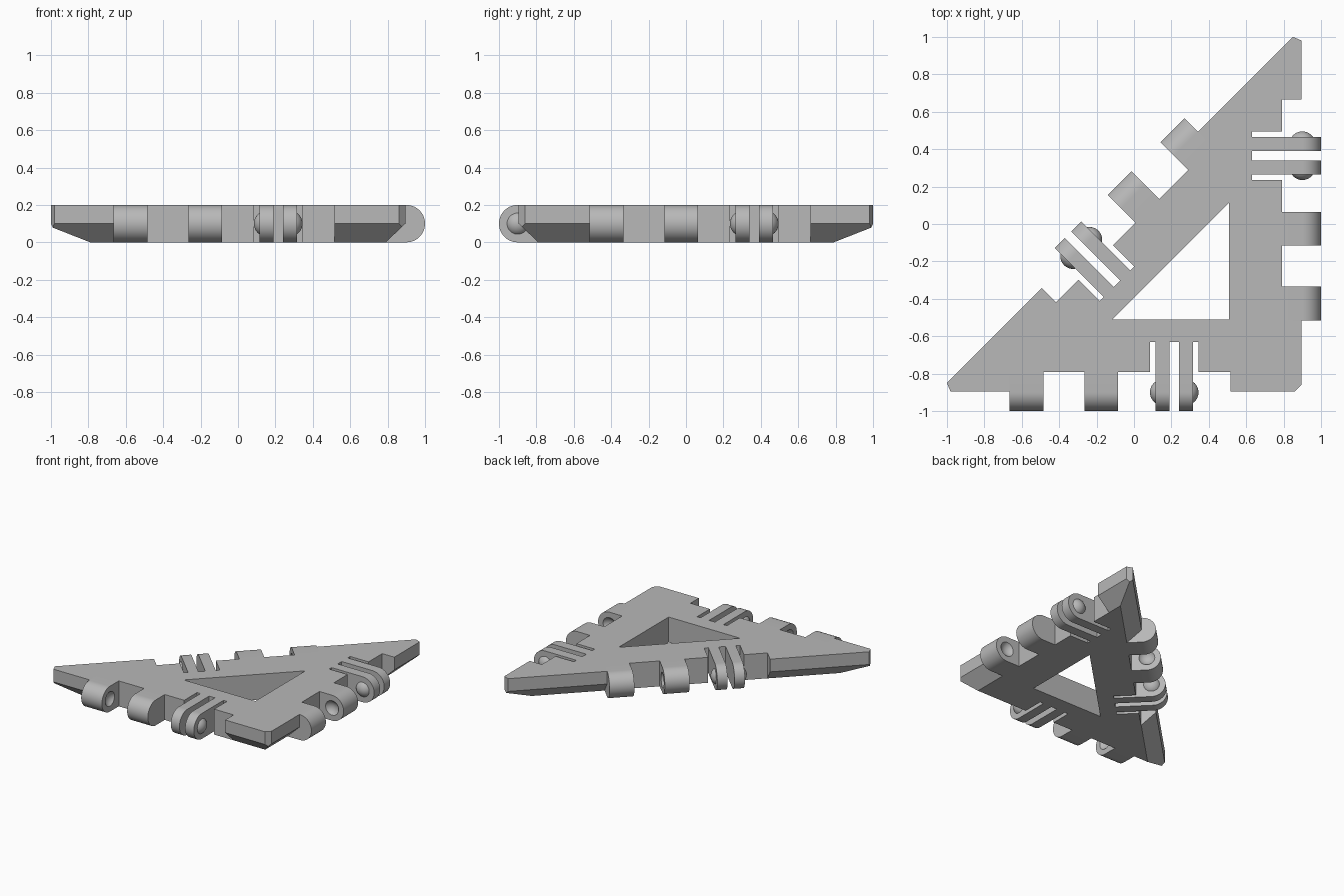
import bpy, bmesh, math
from mathutils import Matrix, Vector

if "Cube" in bpy.data.objects:
    bpy.data.objects.remove(bpy.data.objects["Cube"], do_unlink=True)

grey = bpy.data.materials.new("plain grey")
grey.use_nodes = True
COLOUR = (0.48, 0.48, 0.48, 1)
grey.diffuse_color = COLOUR
grey.node_tree.nodes["Principled BSDF"].inputs["Base Color"].default_value = COLOUR

R = 0.1                      # hinge radius, half the tile height
RECESS, SLOT = -0.11, -0.27  # depths measured from the hinge axis
HALF = 0.59                  # half length of each hinge row
LUGS = [(0.01, 0.19), (0.41, HALF)]
FINGERS = [(-0.39, -0.315), (-0.265, -0.19)]
DOME_R, DOME_H = 0.069, 0.03


def loft(bm, layers, matrix=Matrix()):
    """Closed solid through a stack of (outline, height) layers."""
    rings = [[bm.verts.new(matrix @ Vector((x, y, h))) for x, y in outline]
             for outline, h in layers]
    bm.faces.new(rings[0][::-1])
    bm.faces.new(rings[-1])
    for low, high in zip(rings, rings[1:]):
        for i in range(len(low)):
            j = (i + 1) % len(low)
            bm.faces.new((low[i], low[j], high[j], high[i]))


def finish(bm, name, matrix=Matrix(), smooth=False):
    bmesh.ops.recalc_face_normals(bm, faces=bm.faces[:])
    mesh = bpy.data.meshes.new(name)
    bm.to_mesh(mesh)
    bm.free()
    mesh.materials.append(grey)
    obj = bpy.data.objects.new(name, mesh)
    obj.matrix_world = matrix
    bpy.context.collection.objects.link(obj)
    if smooth:
        shade(obj)
    return obj


def activate(obj):
    bpy.ops.object.select_all(action='DESELECT')
    obj.select_set(True)
    bpy.context.view_layer.objects.active = obj


def shade(obj):
    activate(obj)
    bpy.ops.object.shade_smooth_by_angle(angle=math.radians(30))


def cut(obj, cutter):
    cutter.hide_render = True
    activate(obj)
    mod = obj.modifiers.new("cut", 'BOOLEAN')
    mod.operation, mod.solver, mod.object = 'DIFFERENCE', 'EXACT', cutter
    bpy.ops.object.modifier_apply(modifier=mod.name)
    bpy.data.objects.remove(cutter, do_unlink=True)


# Triangular plate: straight upper half, bevelled lower half
outer = [(-1.045, -0.895), (0.895, -0.895), (0.895, 1.045)]
inner = [(-0.79, -0.79), (0.79, -0.79), (0.79, 0.79)]
bm = bmesh.new()
loft(bm, [(inner, 0), (outer, R), (outer, 2 * R)])
# Trim the three sharp corners
for point, angle in (((-1, -0.85, 0), 202.5), ((0.85, 1, 0), 67.5), ((0.86, -0.895, 0), -45)):
    a = math.radians(angle)
    res = bmesh.ops.bisect_plane(bm, geom=bm.verts[:] + bm.edges[:] + bm.faces[:],
                                 plane_co=point, plane_no=(math.cos(a), math.sin(a), 0),
                                 clear_outer=True)
    rim = [e for e in res["geom_cut"] if isinstance(e, bmesh.types.BMEdge)]
    bmesh.ops.edgeloop_fill(bm, edges=rim)
plate = finish(bm, "plate")

# Central triangular opening
opening = [(-0.115, -0.51), (0.508, -0.51), (0.508, 0.113)]
bm = bmesh.new()
loft(bm, [(opening, -0.1), (opening, 0.3)])
cut(plate, finish(bm, "opening_cutter"))

# Hinge row frames: x runs along the edge, y points outward
sides = {
    "front": ((-0.075, -0.9), 180),
    "left": ((0.9, 0.075), -90),
    "diagonal": ((-0.077, 0.077), 45),
}
# Rounded knuckle section, swept along x
arc = [math.radians(-90 + 180 * i / 24) for i in range(25)]
section = [(RECESS, 0)] + [(R * math.cos(a), R + R * math.sin(a)) for a in arc] + [(RECESS, 2 * R)]
SWEEP = Matrix(((0, 0, 1, 0), (1, 0, 0, 0), (0, 1, 0, 0), (0, 0, 0, 1)))


def ball(bm, x):
    turn = Matrix.Rotation(math.pi / 2, 4, 'Y')
    bmesh.ops.create_uvsphere(bm, u_segments=32, v_segments=24, radius=DOME_R,
                              matrix=Matrix.Translation((x, 0, R)) @ turn)


# Comb-shaped recess outline with three narrow slots around the fingers
slot_edges = [-0.42] + [x for f in FINGERS for x in f] + [-0.16]
comb = [(-HALF, 0.2), (-HALF, RECESS)]
for a, b in zip(slot_edges[::2], slot_edges[1::2]):
    comb += [(a, RECESS), (a, SLOT), (b, SLOT), (b, RECESS)]
comb += [(HALF, RECESS), (HALF, 0.2)]

for side, ((cx, cy), angle) in sides.items():
    frame = Matrix.Translation((cx, cy, 0)) @ Matrix.Rotation(math.radians(angle), 4, 'Z')

    bm = bmesh.new()
    loft(bm, [(comb, -0.1), (comb, 0.3)])
    cut(plate, finish(bm, "recess_cutter", frame))

    # Two wide knuckles with dimples on their facing sides
    bm = bmesh.new()
    for a, b in LUGS:
        loft(bm, [(section, a), (section, b)], SWEEP)
    knuckles = finish(bm, side + "_knuckles", frame)
    bm = bmesh.new()
    ball(bm, LUGS[0][1] + DOME_R - DOME_H)
    ball(bm, LUGS[1][0] - DOME_R + DOME_H)
    cut(knuckles, finish(bm, "dimple_cutter", frame))
    shade(knuckles)

    # Two thin spring fingers
    bm = bmesh.new()
    for a, b in FINGERS:
        loft(bm, [(section, a), (section, b)], SWEEP)
    finish(bm, side + "_fingers", frame, smooth=True)

    # Snap domes on the outer faces of the fingers
    for label, x, sign in (("first", FINGERS[0][0], -1), ("second", FINGERS[1][1], 1)):
        bm = bmesh.new()
        ball(bm, x - sign * (DOME_R - DOME_H))
        bmesh.ops.bisect_plane(bm, geom=bm.verts[:] + bm.edges[:] + bm.faces[:],
                               plane_co=(x, 0, 0), plane_no=(sign, 0, 0), clear_inner=True)
        dome = finish(bm, side + "_" + label + "_dome", frame, smooth=True)
        # Keep the open cap facing outward
        if dome.data.polygons[0].normal.x * sign < 0:
            dome.data.flip_normals()
